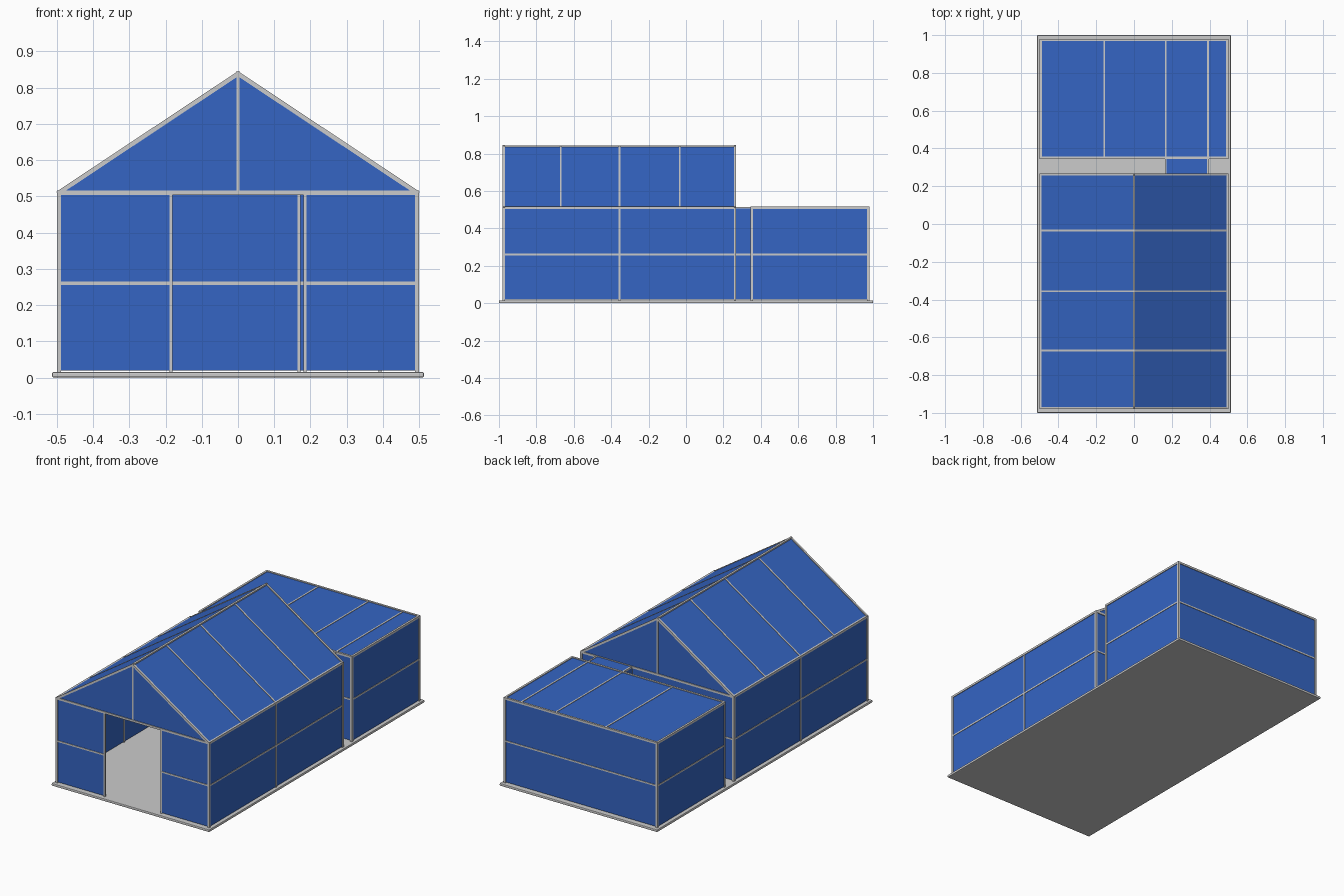
import bpy, bmesh
from mathutils import Vector, Matrix

if "Cube" in bpy.data.objects:
    bpy.data.objects.remove(bpy.data.objects["Cube"])

blue = bpy.data.materials.new("blue_panel")
blue.diffuse_color = (0.035, 0.13, 0.55, 1)
blue.use_nodes = True
blue.node_tree.nodes["Principled BSDF"].inputs["Base Color"].default_value = blue.diffuse_color

X, YF, YM, YA, YB = 0.494, -0.974, 0.262, 0.351, 0.974   # frame centre lines
Z0, ZM, ZE, ZR = 0.015, 0.26, 0.51, 0.838                # floor, rail, eave, ridge
PX = 0.185                                               # front doorway half width
CL, CR = 0.168, 0.392                                    # corridor sides
BIG, THIN = 0.012, 0.009


def new_object(name, bm):
    bmesh.ops.recalc_face_normals(bm, faces=bm.faces)
    me = bpy.data.meshes.new(name)
    bm.to_mesh(me)
    bm.free()
    ob = bpy.data.objects.new(name, me)
    bpy.context.collection.objects.link(ob)
    return ob


def frame(name, bars):
    """One object of square bars, each given as start, end, width."""
    bm = bmesh.new()
    for a, b, w in bars:
        a, b = Vector(a), Vector(b)
        d = (b - a).normalized()
        side = d.cross(Vector((0, 1, 0)) if abs(d.y) < 0.9 else Vector((0, 0, 1))).normalized()
        rot = Matrix((side, d.cross(side), d)).transposed().to_4x4()
        # horizontal and sloping bars overlap at the joints
        length = (b - a).length + (w * 0.8 if abs(d.z) < 0.9 else 0)
        m = Matrix.Translation((a + b) / 2) @ rot @ Matrix.Diagonal((w, w, length, 1))
        bmesh.ops.create_cube(bm, size=1, matrix=m)
    return new_object(name, bm)


def panels(name, polys):
    """One object of thin blue sheets."""
    bm = bmesh.new()
    for p in polys:
        bm.faces.new([bm.verts.new(v) for v in p])
    ob = new_object(name, bm)
    mod = ob.modifiers.new("thickness", 'SOLIDIFY')
    mod.thickness, mod.offset = 0.004, 0
    ob.data.materials.append(blue)
    return ob


def wall_x(y, x0, x1):
    return [(x0, y, Z0 + .004), (x1, y, Z0 + .004), (x1, y, ZE), (x0, y, ZE)]


def wall_y(x, y0, y1):
    return [(x, y0, Z0 + .004), (x, y1, Z0 + .004), (x, y1, ZE), (x, y0, ZE)]


def flat(x0, x1, y0, y1):
    return [(x0, y0, ZE), (x1, y0, ZE), (x1, y1, ZE), (x0, y1, ZE)]


def post(x, y, w=BIG, z0=Z0, z1=ZE):
    return ((x, y, z0), (x, y, z1), w)


def rail_x(y, z, x0, x1, w=THIN):
    return ((x0, y, z), (x1, y, z), w)


def rail_y(x, z, y0, y1, w=THIN):
    return ((x, y0, z), (x, y1, z), w)


# base slab
bm = bmesh.new()
bmesh.ops.create_cube(bm, size=1, matrix=Matrix.Translation((0, 0, 0.0075)) @ Matrix.Diagonal((1.026, 2, 0.015, 1)))
slab = new_object("base_slab", bm)
bev = slab.modifiers.new("bevel", 'BEVEL')
bev.width, bev.segments = 0.004, 2

# main hall walls
panels("hall_walls", [wall_y(s * X, YF, YM) for s in (-1, 1)] + [
    wall_x(YF, -X, -PX), wall_x(YF, PX, X), wall_x(YM, -X, CL), wall_x(YM, CR, X)])

bars = []
for s in (-1, 1):
    bars += [post(s * X, YF), post(s * X, YM), post(s * X, -0.356, THIN), post(s * PX, YF, THIN),
             rail_y(s * X, ZM, YF, YM), rail_y(s * X, ZE, YF, YM, BIG),
             rail_x(YF, ZM, s * PX, s * X)]
bars += [rail_x(y, ZE, -X, X, BIG) for y in (YF, YM)]
bars += [rail_x(YM, ZM, -X, CL), rail_x(YM, ZM, CR, X)]
frame("hall_frame", bars)

# pitched roof and gables
panels("hall_gables", [[(-X, y, ZE), (X, y, ZE), (0, y, ZR)] for y in (YF, YM)])
panels("hall_roof", [[(s * X, YF, ZE), (s * X, YM, ZE), (0, YM, ZR), (0, YF, ZR)] for s in (-1, 1)])
bars = [rail_y(0, ZR, YF, YM, BIG)]
bars += [post(0, y, THIN, ZE, ZR) for y in (YF, YM)]
for s in (-1, 1):
    for y, w in ((YF, BIG), (-0.67, THIN), (-0.356, THIN), (-0.034, THIN), (YM, BIG)):
        bars.append(((s * X, y, ZE), (0, y, ZR), w))
frame("hall_roof_frame", bars)

# flat-roofed rear annex
panels("annex_walls", [wall_y(s * X, YA, YB) for s in (-1, 1)] + [
    wall_x(YB, -X, X), wall_x(YA, -X, CL), wall_x(YA, CR, X)])
panels("annex_roof", [flat(-X, X, YA, YB)])
bars = []
for s in (-1, 1):
    bars += [post(s * X, YA), post(s * X, YB),
             rail_y(s * X, ZM, YA, YB), rail_y(s * X, ZE, YA, YB, BIG)]
bars += [rail_x(y, ZE, -X, X, BIG) for y in (YA, YB)]
bars += [rail_x(YB, ZM, -X, X), rail_x(YA, ZM, -X, CL), rail_x(YA, ZM, CR, X)]
bars += [rail_y(x, ZE, YA, YB) for x in (-0.158, CL, CR)]
frame("annex_frame", bars)

# short corridor joining hall and annex
panels("corridor_panels", [wall_y(CL, YM, YA), wall_y(CR, YM, YA), flat(CL, CR, YM, YA)])
bars = []
for x in (CL, CR):
    bars += [post(x, YM, THIN), post(x, YA, THIN), rail_y(x, ZM, YM, YA), rail_y(x, ZE, YM, YA)]
frame("corridor_frame", bars)
